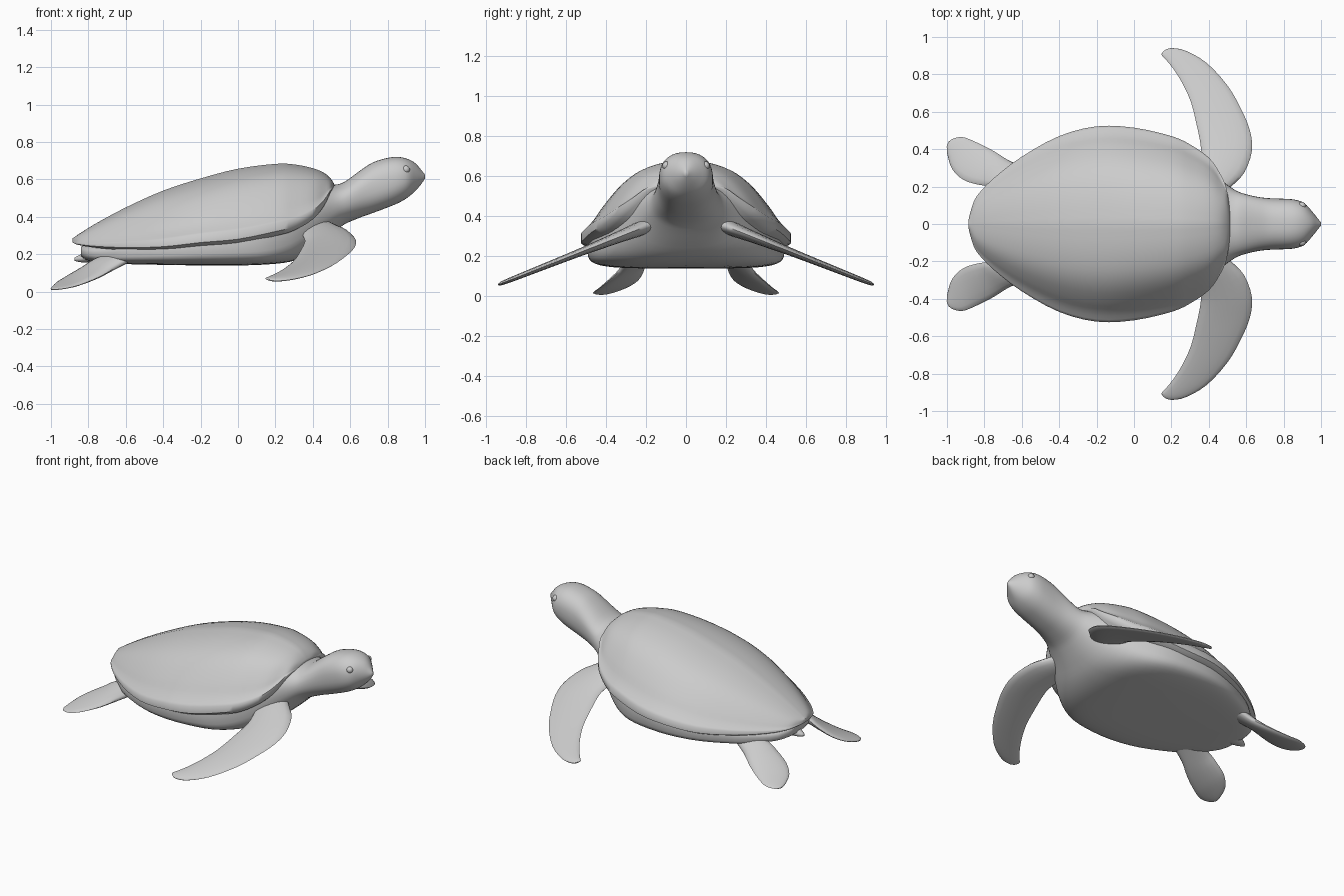
import bpy, bmesh
from math import sin, cos, pi, copysign
from mathutils import Vector

if "Cube" in bpy.data.objects:
    bpy.data.objects.remove(bpy.data.objects["Cube"])


def resample(rows, n):
    """Catmull-Rom interpolation of number rows, n steps per span."""
    out = []
    for i in range(len(rows) - 1):
        p0, p1 = rows[max(i - 1, 0)], rows[i]
        p2, p3 = rows[i + 1], rows[min(i + 2, len(rows) - 1)]
        for k in range(n):
            t = k / n
            out.append([0.5 * (2 * b + (c - a) * t + (2 * a - 5 * b + 4 * c - d) * t * t
                               + (3 * b - a - 3 * c + d) * t ** 3)
                        for a, b, c, d in zip(p0, p1, p2, p3)])
    out.append(list(rows[-1]))
    return out


def loft(name, rings, mirror=False, angle=60):
    """Skin closed rings, cap both ends, shade smooth."""
    bm = bmesh.new()
    vs = [[bm.verts.new(p) for p in r] for r in rings]
    for a, b in zip(vs, vs[1:]):
        for i in range(len(a)):
            j = (i + 1) % len(a)
            bm.faces.new((a[i], a[j], b[j], b[i]))
    bm.faces.new(vs[0])
    bm.faces.new(vs[-1])
    bmesh.ops.recalc_face_normals(bm, faces=bm.faces)
    me = bpy.data.meshes.new(name)
    bm.to_mesh(me)
    bm.free()
    ob = bpy.data.objects.new(name, me)
    bpy.context.collection.objects.link(ob)
    if mirror:
        m = ob.modifiers.new("Mirror", 'MIRROR')
        m.use_axis = (False, True, False)
    smooth(ob, angle)
    return ob


def smooth(ob, angle=60):
    bpy.ops.object.select_all(action='DESELECT')
    ob.select_set(True)
    bpy.context.view_layer.objects.active = ob
    bpy.ops.object.shade_smooth_by_angle(angle=angle * pi / 180)


# Shell: x, half width, rim height, top height
shell = [(-.885, .02, .265, .285), (-.87, .08, .26, .295), (-.84, .15, .255, .315),
         (-.75, .245, .25, .37), (-.6, .36, .25, .45), (-.4, .47, .26, .54),
         (-.2, .522, .285, .605), (0, .515, .305, .657), (.2, .47, .345, .683),
         (.3, .425, .37, .68), (.4, .355, .42, .66), (.46, .27, .48, .635),
         (.495, .19, .54, .605), (.512, .08, .56, .58)]
# Shell half section: fraction of width, fraction of height
half = resample([(0, 1), (.25, .95), (.48, .84), (.65, .67), (.8, .42), (.9, .21), (1, .06)], 3)
half += [(1, -.07), (.92, -.14)]
section = half + [(-a, b) for a, b in reversed(half[1:])]
loft("shell", [[(x, w * a, r + (t - r) * b) for a, b in section]
               for x, w, r, t in resample(shell, 3)], angle=50)

# Belly, neck and head: x, bottom, top, half width, squareness
body = [(-.84, .19, .24, .08, 2.5), (-.8, .165, .25, .17, 3), (-.7, .15, .265, .265, 4),
        (-.6, .147, .285, .345, 4.5), (-.4, .143, .33, .445, 5), (-.2, .14, .37, .49, 5),
        (0, .14, .4, .485, 5), (.15, .145, .43, .45, 5), (.28, .16, .48, .38, 4),
        (.38, .2, .54, .305, 3), (.46, .265, .57, .24, 2.4), (.52, .32, .572, .195, 2.2),
        (.57, .36, .587, .168, 2.2), (.65, .395, .645, .147, 2.3), (.72, .42, .69, .138, 2.4),
        (.8, .45, .715, .135, 2.4), (.86, .475, .72, .13, 2.3), (.91, .505, .708, .112, 2.2),
        (.95, .54, .685, .07, 2), (.98, .575, .65, .033, 2), (1, .605, .625, .008, 2)]


def superellipse(x, z0, z1, w, p, n=40):
    """Ring with a squarer lower half and a rounder upper half."""
    ring = []
    for i in range(n):
        c, s = cos(2 * pi * i / n), sin(2 * pi * i / n)
        q = min(p, 2.4) if s > 0 else p
        ring.append((x, w * copysign(abs(c) ** (2 / q), c),
                     (z0 + z1) / 2 + (z1 - z0) / 2 * copysign(abs(s) ** (2 / q), s)))
    return ring


loft("body_and_head", [superellipse(*r) for r in resample(body, 3)])


def flipper(name, rows, normal, n=16):
    """Rows: leading edge xyz, trailing edge xyz, half thickness."""
    nrm = Vector(normal).normalized()
    rings = []
    for r in resample(rows, 3):
        a, b, th = Vector(r[0:3]), Vector(r[3:6]), r[6]
        rings.append([(a + b) / 2 + (a - b) / 2 * cos(2 * pi * i / n)
                      + nrm * th * sin(2 * pi * i / n) for i in range(n)])
    loft(name, rings, mirror=True)


# Front flippers: leading xy, trailing xy, half thickness; height falls outward
front = [(.44, .12, .3, .14, .04), (.52, .2, .33, .26, .036), (.59, .275, .355, .37, .03),
         (.63, .39, .355, .43, .025), (.62, .5, .335, .53, .02), (.57, .62, .305, .65, .017),
         (.5, .74, .26, .75, .015), (.39, .86, .21, .83, .013), (.28, .925, .165, .885, .011),
         (.21, .94, .147, .905, .008), (.175, .935, .155, .92, .004)]


def drop(y):
    return .342 - .395 * (y - .22)


flipper("front_flipper", [(a, b, drop(b), c, d, drop(d), t) for a, b, c, d, t in front],
        (0, .38, .925))

# Rear flippers
flipper("rear_flipper", [
    (-.55, .3, .19, -.62, .17, .21, .035), (-.66, .335, .125, -.76, .2, .17, .03),
    (-.75, .39, .075, -.83, .21, .13, .022), (-.85, .44, .035, -.91, .235, .085, .016),
    (-.92, .465, .018, -.97, .29, .048, .012), (-.98, .45, .011, -.995, .36, .022, .008),
    (-1, .42, .011, -1, .4, .013, .004)], (-.3, .4, .85))

# Tail
tail = [(-.7, .16, .24, .08, 2), (-.78, .157, .22, .05, 2), (-.84, .157, .2, .03, 2),
        (-.875, .165, .18, .008, 2)]
loft("tail", [superellipse(*r, n=16) for r in resample(tail, 3)])

# Eyes
for side, y in (("left", .097), ("right", -.097)):
    bpy.ops.mesh.primitive_uv_sphere_add(segments=16, ring_count=10, radius=.021,
                                         location=(.898, y, .653))
    eye = bpy.context.object
    eye.name = side + "_eye"
    smooth(eye)
